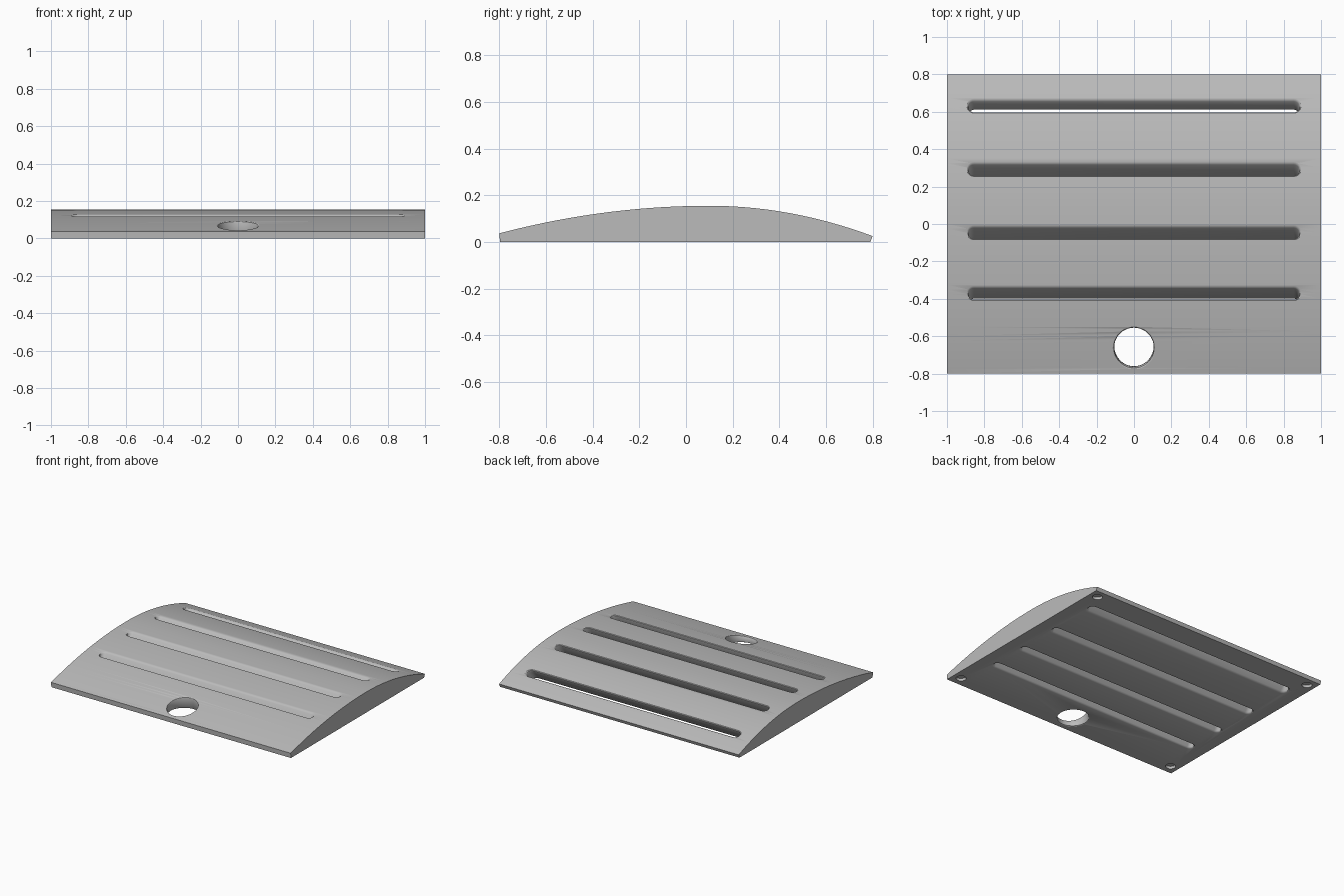
import bpy
import bmesh
import math

if "Cube" in bpy.data.objects:
    bpy.data.objects.remove(bpy.data.objects["Cube"])


def surf(y):
    """Height of the arched top: two half parabolas meeting at the crest."""
    if y < 0.1:
        return 0.155 - 0.118 * ((0.1 - y) / 0.9) ** 2
    return 0.155 - 0.130 * ((y - 0.1) / 0.7) ** 2


def finish(bm, name):
    bmesh.ops.recalc_face_normals(bm, faces=bm.faces)
    mesh = bpy.data.meshes.new(name)
    bm.to_mesh(mesh)
    bm.free()
    ob = bpy.data.objects.new(name, mesh)
    bpy.context.collection.objects.link(ob)
    return ob


def loft(bm, rings):
    """Closed solid through rings with equal point counts."""
    loops = [[bm.verts.new(p) for p in ring] for ring in rings]
    n = len(loops[0])
    for a, b in zip(loops, loops[1:]):
        for i in range(n):
            j = (i + 1) % n
            bm.faces.new((a[i], a[j], b[j], b[i]))
    bm.faces.new(loops[0][::-1])
    bm.faces.new(loops[-1])


def stadium(half_len, r, n=12):
    """Rounded slot outline; half_len 0 gives a circle."""
    pts = []
    for side in (1, -1):
        for i in range(n + (1 if half_len else 0)):
            a = side * math.pi / 2 - math.pi / 2 * (1 + side) + math.pi * i / n
            if side == -1:
                a = math.pi / 2 + math.pi * i / n
            pts.append((side * half_len + r * math.cos(a), r * math.sin(a)))
    return pts


def slanted_cutter(bm, yc, half_len, r, slant, flare, n=12):
    """Cutter leaning by slant, with eased rims at the arch and the base."""
    def ring(grow, depth=None, z=None):
        out = []
        for x, dy in stadium(half_len, r + grow, n):
            y0 = yc + dy
            zz = surf(y0) - depth if z is None else z
            out.append((x, y0 - slant * (surf(y0) - zz), zz))
        return out
    f = flare
    loft(bm, [ring(f, z=-0.03), ring(f, z=0.0), ring(f * 0.3, z=f * 0.4),
              ring(0, z=f), ring(0, depth=f), ring(f * 0.3, depth=f * 0.4),
              ring(f, depth=0), ring(f, depth=-0.03)])


# Arched plate extruded across x
ys = [-0.8 + 1.6 * i / 64 for i in range(65)]
profile = [(-0.797, 0.0)] + [(y, surf(y)) for y in ys] + [(0.79, 0.0)]
bm = bmesh.new()
loft(bm, [[(x, y, z) for y, z in profile] for x in (-1, 1)])
plate = finish(bm, "arched_plate")

# Slots, finger hole and shallow foot recesses
bm = bmesh.new()
for y, slant in ((-0.37, 0.5), (-0.045, 0.65), (0.293, 0.72), (0.632, 0.8)):
    slanted_cutter(bm, y, 0.855, 0.030, slant, 0.009)
slanted_cutter(bm, -0.662, 0.0, 0.106, -0.2, 0.008, 24)
for sx in (-1, 1):
    for sy in (-1, 1):
        circle = [(sx * 0.935 + x, sy * 0.725 + y) for x, y in stadium(0, 0.035)]
        loft(bm, [[(x, y, z) for x, y in circle] for z in (-0.02, 0.02)])
cutter = finish(bm, "opening_cutter")
cutter.hide_render = True

mod = plate.modifiers.new("openings", 'BOOLEAN')
mod.operation = 'DIFFERENCE'
mod.solver = 'EXACT'
mod.object = cutter
bpy.context.view_layer.objects.active = plate
plate.select_set(True)
bpy.ops.object.modifier_apply(modifier=mod.name)
bpy.data.objects.remove(cutter)

# Plain grey finish
grey = bpy.data.materials.new("grey")
grey.diffuse_color = (0.5, 0.5, 0.5, 1)
grey.use_nodes = True
grey.node_tree.nodes["Principled BSDF"].inputs["Base Color"].default_value = grey.diffuse_color
plate.data.materials.clear()
plate.data.materials.append(grey)
bpy.ops.object.shade_smooth_by_angle(angle=math.radians(30))
